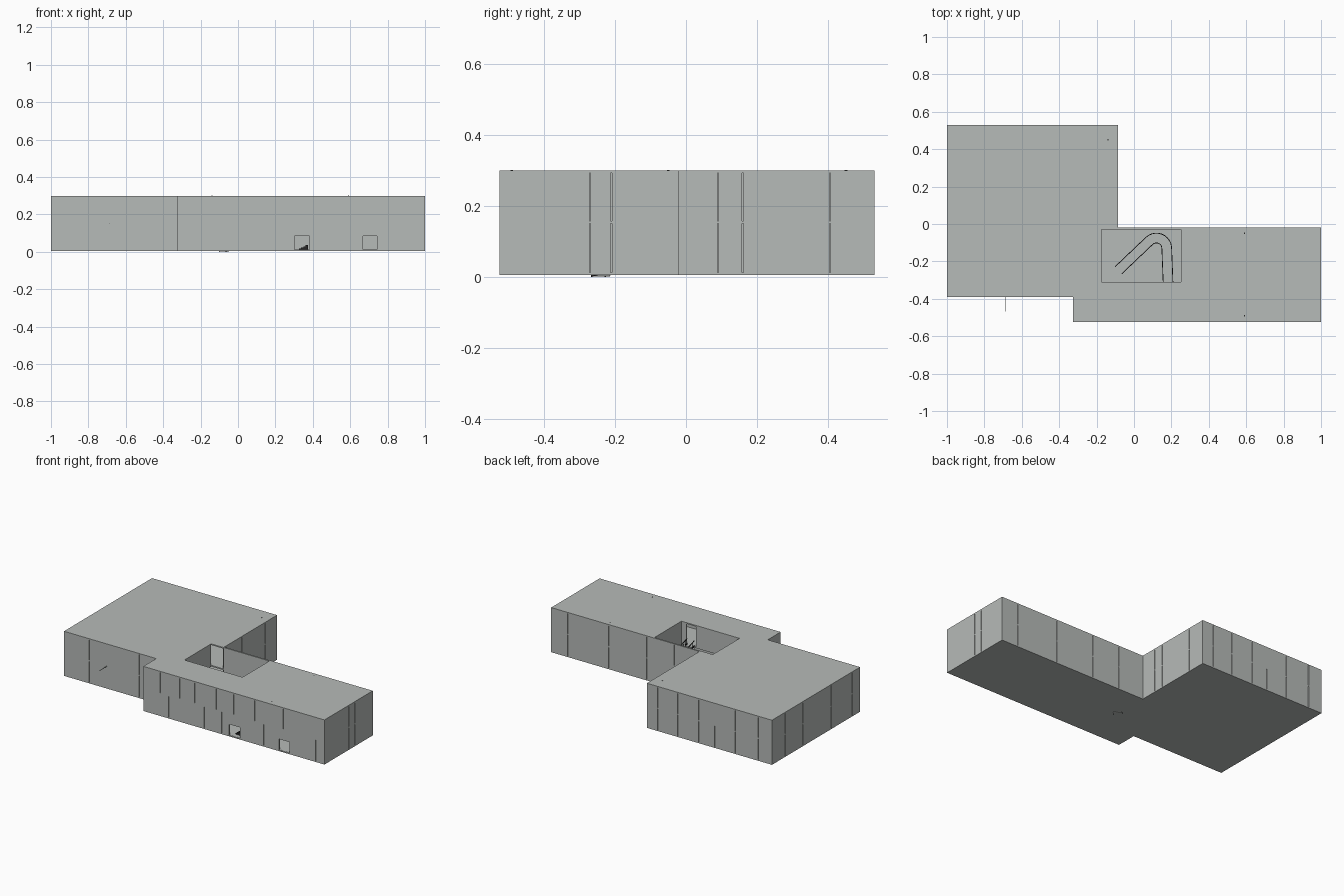
import bpy, bmesh, math
from mathutils import Vector

if "Cube" in bpy.data.objects:
    bpy.data.objects.remove(bpy.data.objects["Cube"])


def material(name, rgb):
    m = bpy.data.materials.new(name)
    m.diffuse_color = (*rgb, 1)
    m.use_nodes = True
    m.node_tree.nodes["Principled BSDF"].inputs["Base Color"].default_value = m.diffuse_color
    return m


GREY = material("concrete grey", (0.47, 0.495, 0.48))
DARK = material("railing black", (0.02, 0.02, 0.02))


def finish(bm, name, mat):
    bmesh.ops.recalc_face_normals(bm, faces=bm.faces)
    me = bpy.data.meshes.new(name)
    bm.to_mesh(me)
    bm.free()
    me.materials.append(mat)
    ob = bpy.data.objects.new(name, me)
    bpy.context.collection.objects.link(ob)
    return ob


def add_prism(bm, pts, z0, z1):
    f = bm.faces.new([bm.verts.new((x, y, z0)) for x, y in pts])
    top = bmesh.ops.extrude_face_region(bm, geom=[f])["geom"]
    bmesh.ops.translate(bm, vec=(0, 0, z1 - z0),
                        verts=[v for v in top if isinstance(v, bmesh.types.BMVert)])


def add_box(bm, x0, x1, y0, y1, z0, z1):
    add_prism(bm, [(x0, y0), (x1, y0), (x1, y1), (x0, y1)], z0, z1)


def cut(ob, *box):
    bm = bmesh.new()
    add_box(bm, *box)
    cutter = finish(bm, "cutter", GREY)
    cutter.hide_render = True
    cutter.hide_set(True)
    mod = ob.modifiers.new("opening", "BOOLEAN")
    mod.operation, mod.solver, mod.object = "DIFFERENCE", "EXACT", cutter


# L-shaped footprint
PLAN = [(-1, -0.39), (-0.325, -0.39), (-0.325, -0.525), (1, -0.525),
        (1, -0.02), (-0.085, -0.02), (-0.085, 0.53), (-1, 0.53)]
ATRIUM = (-0.175, 0.25, -0.31, -0.03)

# Ground floor, middle floor and roof slabs
for name, z0, z1 in (("ground_floor", 0.005, 0.012), ("middle_floor", 0.15, 0.158),
                     ("roof", 0.292, 0.3)):
    bm = bmesh.new()
    add_prism(bm, PLAN, z0, z1)
    slab = finish(bm, name, GREY)
    if name != "ground_floor":
        cut(slab, *ATRIUM, z0 - 0.02, z1 + 0.02)

# Facade panels with narrow joints, one list of joints per storey
# name, axis along wall, fixed coordinate, start, end, inward sign, lower, upper
WALLS = [
    ("front_wing_wall", 0, -0.525, -0.325, 1, 1,
     (-0.14, 0.12, 0.25, 0.555, 0.935), (-0.2, -0.06, 0.05, 0.21, 0.335, 0.49, 0.7)),
    ("front_left_wall", 0, -0.39, -1, -0.325, 1, (-0.815, -0.45), (-0.815, -0.45)),
    ("step_wall", 1, -0.325, -0.525, -0.39, 1, (), ()),
    ("right_wall", 1, 1, -0.525, -0.02, -1, (-0.27, -0.21), (-0.27, -0.21)),
    ("wing_back_wall", 0, -0.02, -0.085, 1, -1, (0.1, 0.3, 0.58, 0.88), (0.1, 0.3, 0.58, 0.88)),
    ("block_right_wall", 1, -0.085, -0.02, 0.53, -1, (0.09, 0.16, 0.405), (0.09, 0.16, 0.405)),
    ("back_wall", 0, 0.53, -1, -0.085, -1,
     (-0.9, -0.73, -0.58, -0.465, -0.31, -0.165), (-0.9, -0.73, -0.465, -0.31, -0.165)),
    ("left_wall", 1, -1, -0.39, 0.53, 1,
     (-0.31, -0.165, -0.09, 0.21, 0.39), (-0.31, -0.165, -0.09, 0.08, 0.21, 0.39)),
]


def wall_box(bm, axis, a, b, c, d, z0, z1):
    c, d = sorted((c, d))
    add_box(bm, *((a, b, c, d) if axis == 0 else (c, d, a, b)), z0, z1)


for name, axis, fix, a, b, s, low, up in WALLS:
    bm = bmesh.new()
    for joints, z0, z1 in ((low, 0.012, 0.15), (up, 0.158, 0.292)):
        edges = [a - 0.002, *joints, b + 0.002]
        for e0, e1 in zip(edges, edges[1:]):
            wall_box(bm, axis, e0 + 0.002, e1 - 0.002, fix, fix + s * 0.006, z0, z1)
        wall_box(bm, axis, a + 0.001, b - 0.001, fix + s * 0.0065, fix + s * 0.01, z0, z1)
    wall = finish(bm, name, GREY)
    if name == "front_wing_wall":
        # Two entrance openings
        cut(wall, 0.303, 0.383, -0.56, -0.5, 0.0125, 0.085)
        cut(wall, 0.668, 0.743, -0.56, -0.5, 0.0125, 0.085)

# Atrium walls around the upper storey
x0, x1, y0, y1 = ATRIUM
bm = bmesh.new()
add_box(bm, x0 - 0.006, x0, y0, y1, 0.158, 0.292)
add_box(bm, x1, x1 + 0.006, y0, y1, 0.158, 0.292)
add_box(bm, x0, 0.145, y0 - 0.006, y0, 0.158, 0.292)
add_box(bm, 0.215, x1, y0 - 0.006, y0, 0.158, 0.292)
finish(bm, "atrium_walls", GREY)

# Curved stair: centre line as straight, arc, straight
mid, rad = Vector((0.12, -0.13)), 0.055
path = [Vector((-0.083, -0.247)).lerp(Vector((0.081, -0.091)), i / 10) for i in range(10)]
for i in range(11):
    t = math.radians(135 - 131 * i / 10)
    path.append(mid + rad * Vector((math.cos(t), math.sin(t))))
path += [Vector((0.175, -0.126)).lerp(Vector((0.182, -0.31)), i / 9) for i in range(1, 10)]
N = len(path)


def side(i, off):
    d = (path[min(i + 1, N - 1)] - path[max(i - 1, 0)]).normalized()
    return path[i] + off * Vector((-d.y, d.x))


def height(i):
    return 0.004 + 0.154 * i / (N - 1)


bm = bmesh.new()
for i in range(N - 1):
    z = height(i + 1)
    add_prism(bm, [side(i, -0.025), side(i + 1, -0.025), side(i + 1, 0.025), side(i, 0.025)],
              max(z - 0.008, 0.002), z)
finish(bm, "stair_treads", GREY)

# Stair stringers, handrails and posts
bm = bmesh.new()
for off in (-0.026, 0.026):
    for lo, hi in ((-0.004, 0.009), (0.036, 0.04)):
        rings = []
        for i in range(N):
            p, q = side(i, off - 0.002), side(i, off + 0.002)
            rings.append([bm.verts.new((r.x, r.y, height(i) + h))
                          for r, h in ((p, lo), (q, lo), (q, hi), (p, hi))])
        for r, t in zip(rings, rings[1:]):
            for k in range(4):
                bm.faces.new((r[k], r[(k + 1) % 4], t[(k + 1) % 4], t[k]))
        bm.faces.new(rings[0])
        bm.faces.new(rings[-1])
    for i in range(0, N, 2):
        p = side(i, off)
        add_box(bm, p.x - 0.001, p.x + 0.001, p.y - 0.001, p.y + 0.001,
                height(i), height(i) + 0.037)
finish(bm, "stair_railings", DARK)

# Small dark steps behind the first entrance
bm = bmesh.new()
for i in range(4):
    add_box(bm, 0.325 + 0.012 * i, 0.337 + 0.012 * i, -0.49, -0.45, 0.012, 0.018 + 0.006 * i)
finish(bm, "entrance_steps", DARK)

# Thin rod projecting from the front left wall
bm = bmesh.new()
add_box(bm, -0.6865, -0.6835, -0.467, -0.388, 0.152, 0.155)
finish(bm, "wall_rod", GREY)

# Roof drains
bm = bmesh.new()
for x, y in ((-0.14, 0.45), (0.59, -0.05), (0.59, -0.49)):
    add_box(bm, x - 0.003, x + 0.003, y - 0.004, y + 0.004, 0.299, 0.3008)
finish(bm, "roof_drains", DARK)
